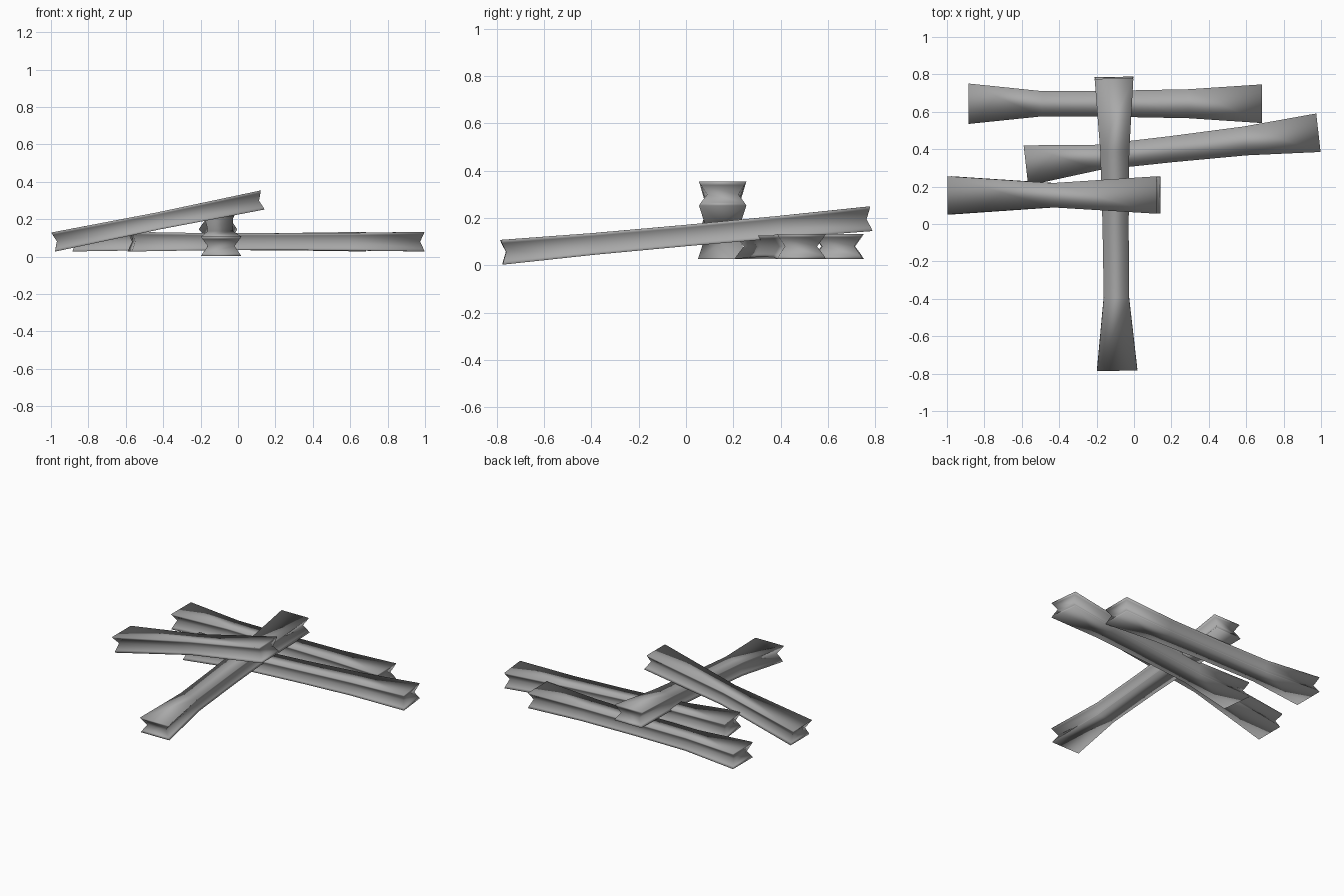
import bpy
import bmesh
from mathutils import Matrix, Vector

if "Cube" in bpy.data.objects:
    bpy.data.objects.remove(bpy.data.objects["Cube"])

steel = bpy.data.materials.new("steel_grey")
steel.diffuse_color = (0.4, 0.4, 0.4, 1.0)
steel.use_nodes = True
steel.node_tree.nodes["Principled BSDF"].inputs["Base Color"].default_value = steel.diffuse_color

# side profile of a beam: (height factor, groove depth factor)
PROFILE = [(-1.0, 0.0), (-0.72, 0.25), (0.0, 1.0), (0.72, 0.25), (1.0, 0.0)]
END_GROOVE = 0.02

# stations along a beam: (position 0..1, width, height)
LONG = [(0, 0.216, 0.105), (0.25, 0.135, 0.092), (0.5, 0.14, 0.09),
        (0.75, 0.155, 0.094), (1, 0.207, 0.105)]
SHORT = [(0, 0.205, 0.104), (0.5, 0.13, 0.092), (1, 0.2, 0.104)]


def beam(name, start, end, stations):
    """Waisted beam with a groove running around its sides and ends."""
    start, end = Vector(start), Vector(end)
    along = (end - start).normalized()
    side = Vector((0, 0, 1)).cross(along).normalized()
    up = along.cross(side)
    length = (end - start).length
    bm = bmesh.new()
    rings = []
    for t, w, h in stations:
        left, right = [], []
        for k, groove in PROFILE:
            x = t * length
            if t == 0:
                x += END_GROOVE * groove
            elif t == 1:
                x -= END_GROOVE * groove
            y = w / 2 * (1 - 0.34 * groove)
            left.append(bm.verts.new((x, y, k * h / 2)))
            right.append(bm.verts.new((x, -y, k * h / 2)))
        rings.append((left, right))
    # sides, top and bottom
    for a, b in zip(rings, rings[1:]):
        loop_a = a[0] + a[1][::-1]
        loop_b = b[0] + b[1][::-1]
        n = len(loop_a)
        for i in range(n):
            j = (i + 1) % n
            bm.faces.new((loop_a[i], loop_a[j], loop_b[j], loop_b[i]))
    # grooved end caps
    for left, right in (rings[0], rings[-1]):
        for i in range(len(PROFILE) - 1):
            bm.faces.new((left[i], left[i + 1], right[i + 1], right[i]))
    bmesh.ops.recalc_face_normals(bm, faces=bm.faces)
    for f in bm.faces:
        f.smooth = True
    mesh = bpy.data.meshes.new(name)
    bm.to_mesh(mesh)
    bm.free()
    mesh.materials.append(steel)
    obj = bpy.data.objects.new(name, mesh)
    rot = Matrix((along, side, up)).transposed().to_4x4()
    obj.matrix_world = Matrix.Translation(start) @ rot
    bpy.context.collection.objects.link(obj)
    return obj


# two beams lying flat, one across them, a short one leaning on top
beam("back_beam", (-0.885, 0.643, 0.08), (0.685, 0.643, 0.08), LONG)
beam("middle_beam", (-0.578, 0.313, 0.08), (0.986, 0.488, 0.08), LONG)
beam("cross_beam", (-0.09, -0.78, 0.055), (-0.107, 0.782, 0.197), LONG)
beam("leaning_short_beam", (-0.988, 0.153, 0.078), (0.132, 0.155, 0.303), SHORT)
